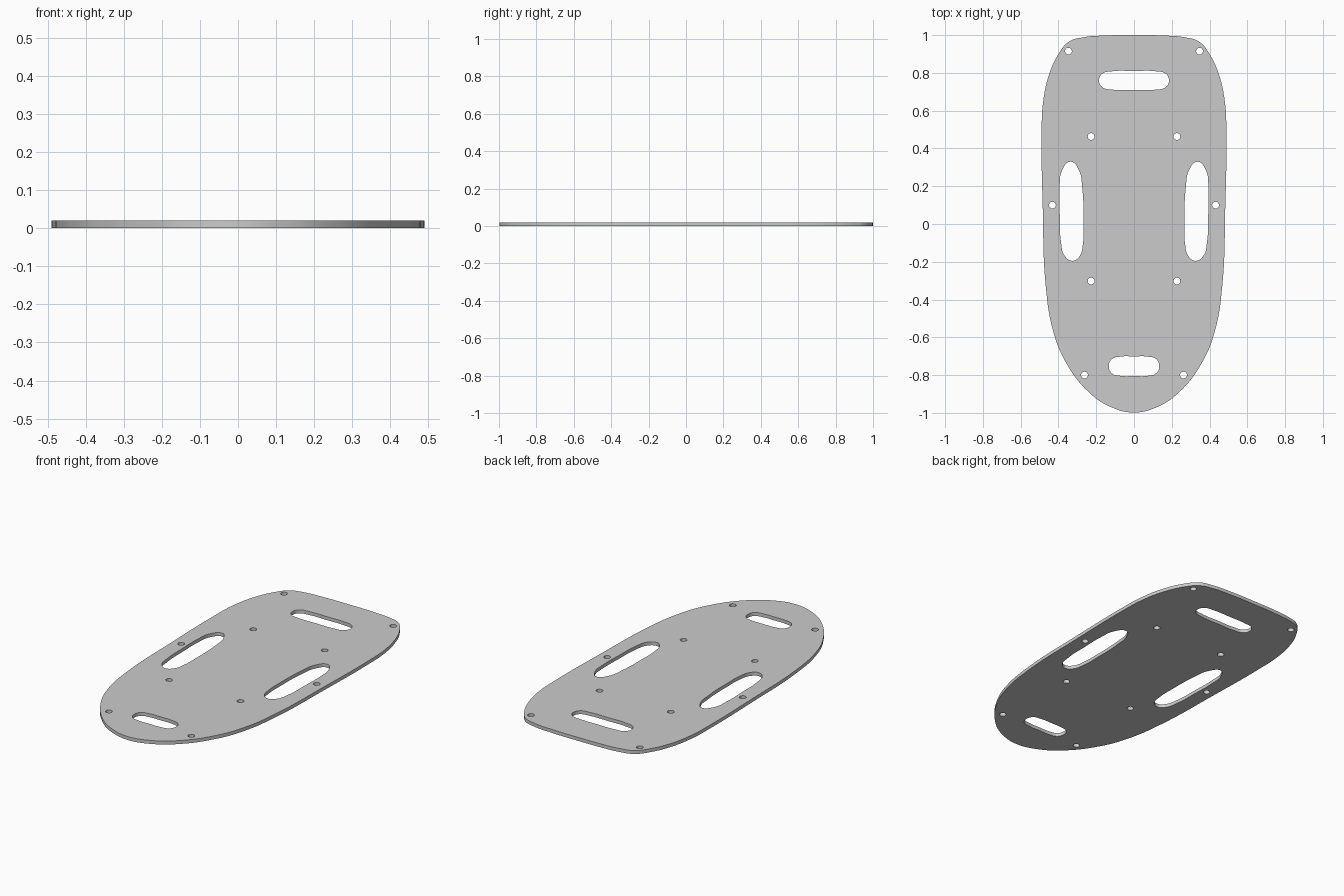
import bpy, bmesh, math

if "Cube" in bpy.data.objects:
    bpy.data.objects.remove(bpy.data.objects["Cube"])

THICK = 0.02
curve = bpy.data.curves.new("board_plate", 'CURVE')
curve.dimensions = '2D'
curve.fill_mode = 'BOTH'
curve.extrude = THICK / 2


def loop(points, res=8):
    """Closed smooth loop through the points."""
    s = curve.splines.new('BEZIER')
    s.bezier_points.add(len(points) - 1)
    for bp, (x, y) in zip(s.bezier_points, points):
        bp.co = (x, y, 0)
        bp.handle_left_type = bp.handle_right_type = 'AUTO'
    s.use_cyclic_u = True
    s.resolution_u = res


def mirrored(half):
    """Complete a right-hand half profile that starts and ends on x = 0."""
    return half + [(-x, y) for x, y in half[-2:0:-1]]


def slot(cy, half_w, half_h, flat):
    """Horizontal handle slot with soft rounded ends."""
    k = half_w - flat
    right = [(0, cy + half_h), (flat, cy + half_h * 0.98),
             (flat + k * 0.78, cy + half_h * 0.7), (half_w, cy),
             (flat + k * 0.78, cy - half_h * 0.7),
             (flat, cy - half_h * 0.98), (0, cy - half_h)]
    loop(mirrored(right))


# Board outline
loop(mirrored([(0, 1), (0.15, 0.998), (0.27, 0.988), (0.345, 0.965),
               (0.40, 0.90), (0.45, 0.79), (0.482, 0.64), (0.489, 0.48),
               (0.483, 0.08), (0.468, -0.32), (0.43, -0.56), (0.365, -0.725),
               (0.24, -0.89), (0.12, -0.97), (0, -0.998)]))

# Head and foot handle slots
slot(0.76, 0.185, 0.05, 0.11)
slot(-0.753, 0.133, 0.052, 0.07)

# Side handle slots and screw holes, left and right
side = [(0.335, 0.33), (0.292, 0.285), (0.274, 0.19), (0.267, 0.0),
        (0.27, -0.10), (0.288, -0.17), (0.325, -0.195), (0.366, -0.17),
        (0.387, -0.09), (0.393, 0.05), (0.394, 0.19), (0.38, 0.285)]
holes = [(0.347, 0.915), (0.227, 0.463), (0.432, 0.10),
         (0.227, -0.302), (0.262, -0.80)]
for sx in (1, -1):
    loop([(sx * x, y) for x, y in side])
    for hx, hy in holes:
        loop([(sx * hx + 0.018 * math.cos(a * math.pi / 2),
               hy + 0.018 * math.sin(a * math.pi / 2)) for a in range(4)], 6)

# Turn the filled curve into a welded mesh resting on the ground
board = bpy.data.objects.new("board_plate", curve)
bpy.context.collection.objects.link(board)
bpy.context.view_layer.objects.active = board
board.select_set(True)
bpy.ops.object.convert(target='MESH')
board = bpy.context.object
bm = bmesh.new()
bm.from_mesh(board.data)
bmesh.ops.translate(bm, verts=bm.verts, vec=(0, 0, THICK / 2))
bmesh.ops.remove_doubles(bm, verts=bm.verts, dist=1e-5)
bmesh.ops.recalc_face_normals(bm, faces=bm.faces)
bm.to_mesh(board.data)
bm.free()
bpy.ops.object.shade_smooth_by_angle(angle=math.radians(30))
